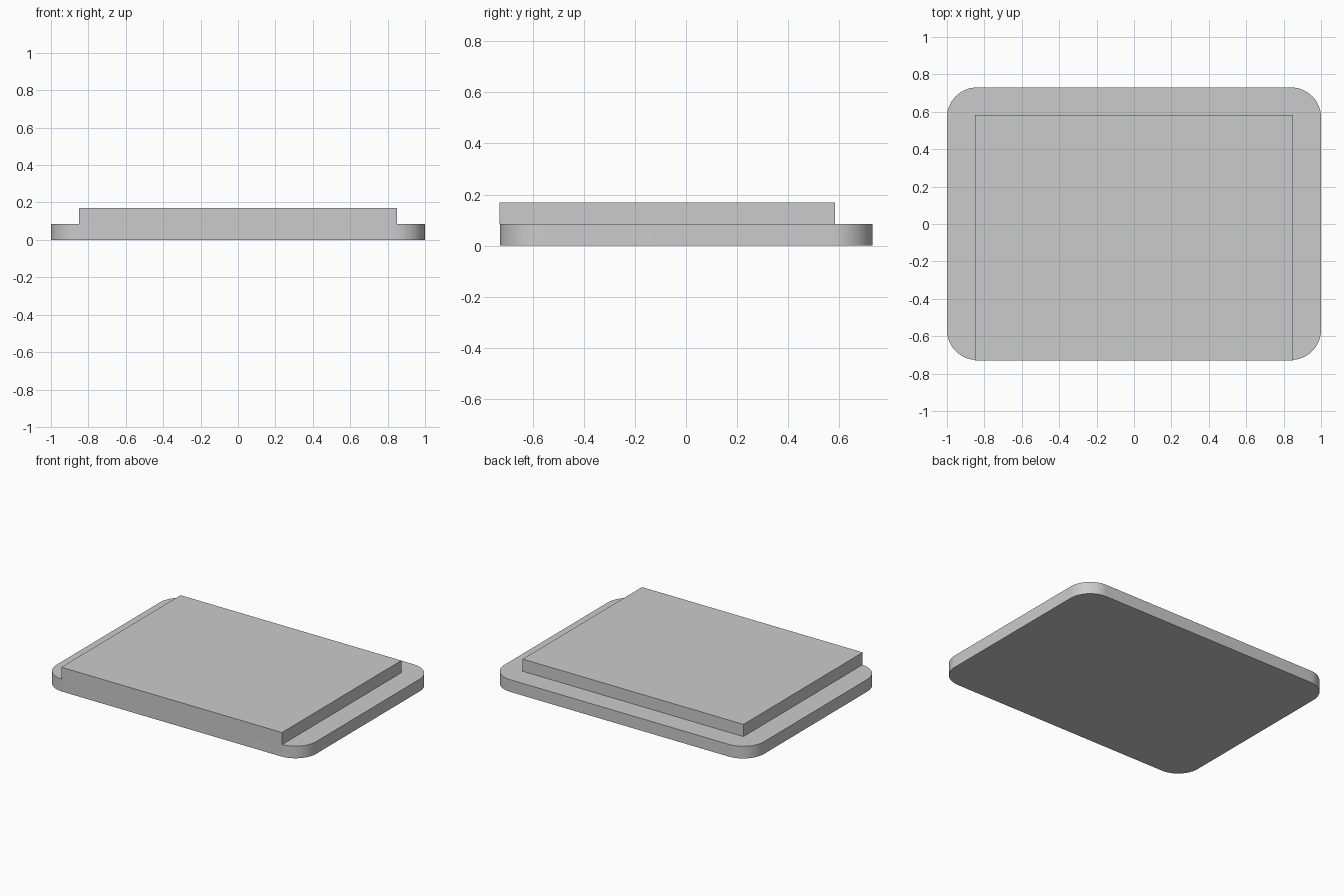
import bpy, bmesh
from math import sin, cos, pi

cube = bpy.data.objects.get("Cube")
if cube:
    bpy.data.objects.remove(cube, do_unlink=True)

grey = bpy.data.materials.new("light_grey")
grey.use_nodes = True
GREY = (0.6, 0.6, 0.6, 1)
grey.diffuse_color = GREY
grey.node_tree.nodes["Principled BSDF"].inputs["Base Color"].default_value = GREY


def slab(name, x, y0, y1, z0, z1, radius=0, steps=16):
    """Extruded rectangle, with rounded corners if a radius is given."""
    corners = [(x, y1, 0), (-x, y1, 1), (-x, y0, 2), (x, y0, 3)]
    bm = bmesh.new()
    outline = []
    for cx, cy, quarter in corners:
        mx = cx - radius if cx > 0 else cx + radius
        my = cy - radius if cy > 0 else cy + radius
        for i in range(steps + 1 if radius else 1):
            a = (quarter + i / steps) * pi / 2
            outline.append(bm.verts.new((mx + radius * cos(a), my + radius * sin(a), z0)))
    bottom = bm.faces.new(outline)
    top = bmesh.ops.extrude_face_region(bm, geom=[bottom], use_keep_orig=True)["geom"]
    bmesh.ops.translate(bm, vec=(0, 0, z1 - z0),
                        verts=[v for v in top if isinstance(v, bmesh.types.BMVert)])
    bmesh.ops.recalc_face_normals(bm, faces=bm.faces)
    mesh = bpy.data.meshes.new(name)
    bm.to_mesh(mesh)
    bm.free()
    mesh.materials.append(grey)
    obj = bpy.data.objects.new(name, mesh)
    bpy.context.collection.objects.link(obj)
    bpy.ops.object.select_all(action="DESELECT")
    obj.select_set(True)
    bpy.context.view_layer.objects.active = obj
    bpy.ops.object.shade_smooth_by_angle(angle=pi / 6)
    return obj


# Rounded base plate, and the square-cornered slab flush with its front
slab("base_plate", 1, -0.727, 0.73, 0, 0.085, radius=0.16)
slab("raised_slab", 0.85, -0.73, 0.582, 0.085, 0.17)
